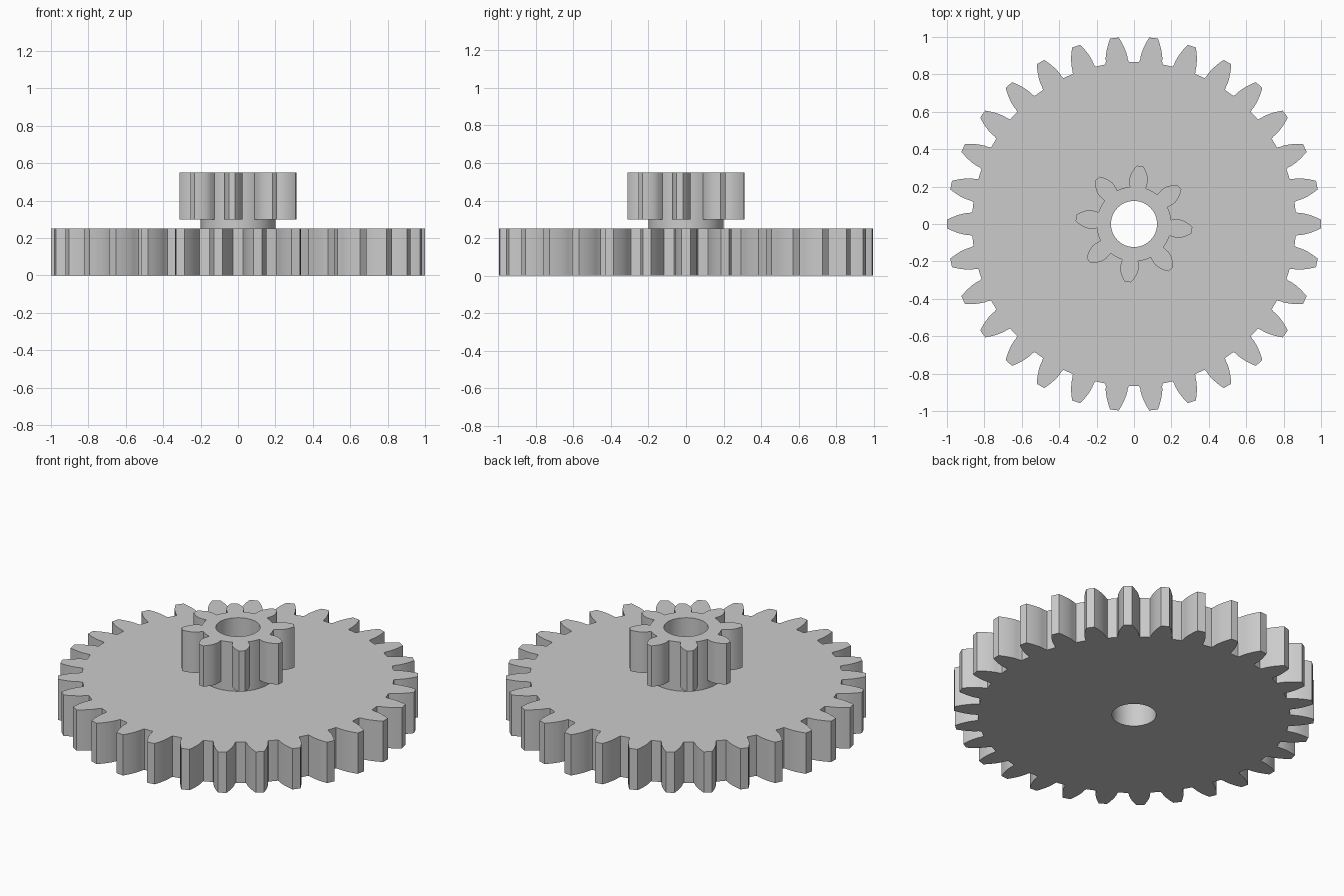
import bpy, bmesh
from math import acos, cos, sin, tan, pi, radians

if "Cube" in bpy.data.objects:
    bpy.data.objects.remove(bpy.data.objects["Cube"], do_unlink=True)

MODULE = 1 / 16
BORE = 0.123
PRESSURE = radians(20)

# One plain grey for all parts
grey = bpy.data.materials.new("plain_grey")
grey.use_nodes = True
colour = (0.6, 0.6, 0.6, 1)
grey.diffuse_color = colour
grey.node_tree.nodes["Principled BSDF"].inputs["Base Color"].default_value = colour


def involute(a):
    return tan(a) - a


def gear_profile(teeth, root, phase, steps=6):
    """Polar outline (radius, angle) of an involute gear, counter-clockwise."""
    pitch = MODULE * teeth / 2
    base, tip = pitch * cos(PRESSURE), pitch + MODULE
    flank = []
    for i in range(steps + 1):
        r = base + (tip - base) * i / steps
        half = pi / (2 * teeth) + involute(PRESSURE) - involute(acos(base / r))
        flank.append((r, half))
    foot = flank[0][1] + 0.006
    valley = pi / teeth
    points = []
    for t in range(teeth):
        mid = phase + 2 * pi * t / teeth
        points += [(root, mid - valley), (root, mid - (valley + foot) / 2), (root, mid - foot)]
        points += [(r, mid - a) for r, a in flank]
        points += [(r, mid + a) for r, a in reversed(flank)]
        points += [(root, mid + foot), (root, mid + (valley + foot) / 2)]
    return points


def bored_part(name, profile, z0, z1, caps=True):
    """Extrude an outline between two heights, with a round bore through it."""
    bm = bmesh.new()

    def loop(points, z):
        return [bm.verts.new((r * cos(a), r * sin(a), z)) for r, a in points]

    inner = [(BORE, a) for _, a in profile]
    loops = [loop(profile, z0), loop(profile, z1), loop(inner, z1), loop(inner, z0)]
    n = len(profile)
    for k in range(4):
        if k % 2 and not caps:
            continue
        lower, upper = loops[k], loops[(k + 1) % 4]
        for i in range(n):
            j = (i + 1) % n
            bm.faces.new((lower[i], lower[j], upper[j], upper[i]))
    mesh = bpy.data.meshes.new(name)
    bm.to_mesh(mesh)
    bm.free()
    mesh.materials.append(grey)
    obj = bpy.data.objects.new(name, mesh)
    bpy.context.collection.objects.link(obj)
    bpy.ops.object.select_all(action='DESELECT')
    obj.select_set(True)
    bpy.context.view_layer.objects.active = obj
    bpy.ops.object.shade_smooth_by_angle(angle=radians(25))
    return obj


HUB = 0.2

# Large wheel, collar and small pinion stacked on one bore
bored_part("large_gear", gear_profile(30, 0.866, 0), 0, 0.25)
bored_part("hub_collar", [(HUB, 2 * pi * i / 64) for i in range(64)], 0.25, 0.3, caps=False)
bored_part("small_pinion", gear_profile(8, HUB, radians(-6)), 0.3, 0.55)
